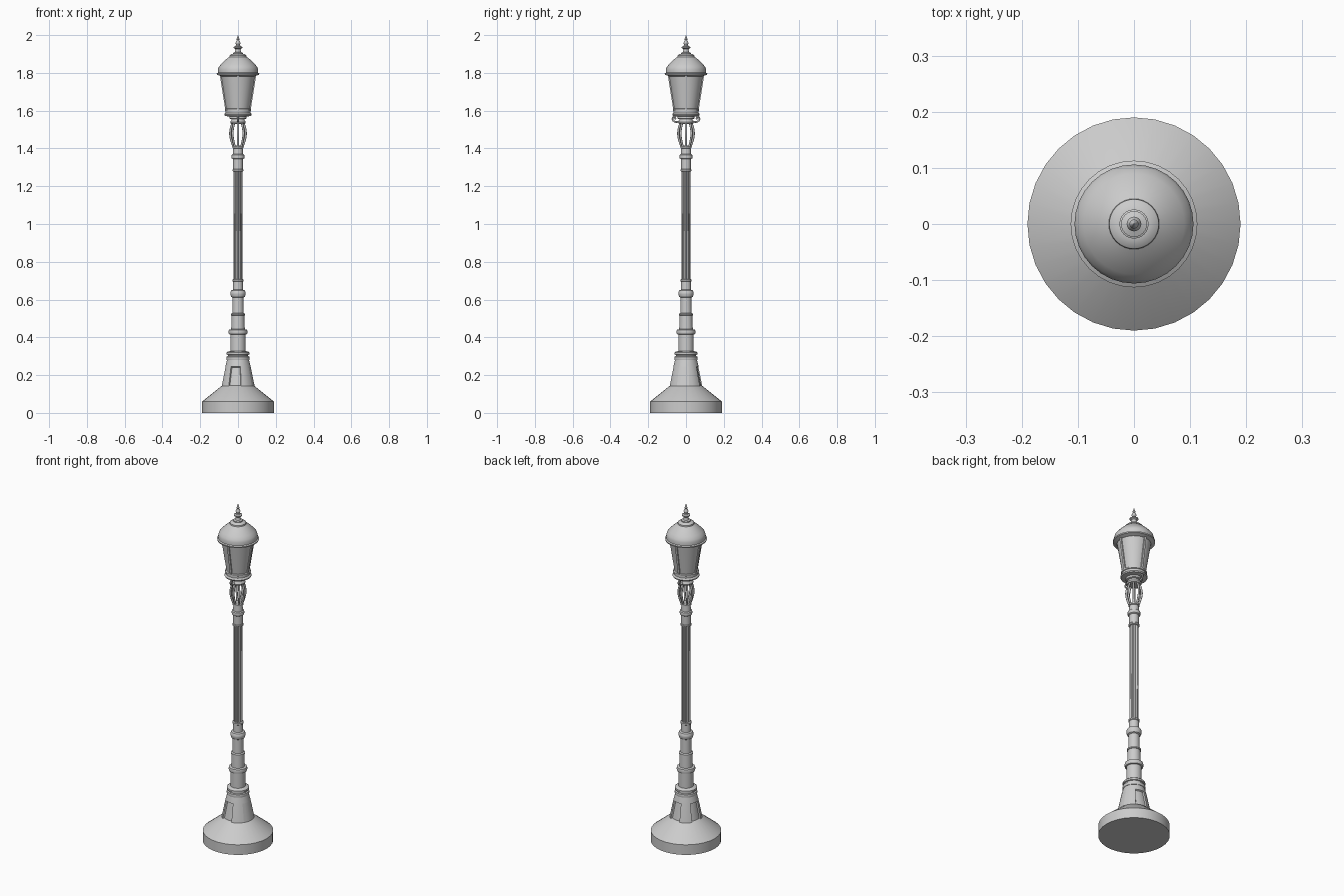
import bpy, bmesh
from math import sin, cos, pi, radians

if "Cube" in bpy.data.objects:
    bpy.data.objects.remove(bpy.data.objects["Cube"])

SEG = 32


def finish(name, bm, angle=30):
    bmesh.ops.recalc_face_normals(bm, faces=bm.faces)
    me = bpy.data.meshes.new(name)
    bm.to_mesh(me)
    bm.free()
    ob = bpy.data.objects.new(name, me)
    bpy.context.collection.objects.link(ob)
    bpy.ops.object.select_all(action='DESELECT')
    ob.select_set(True)
    bpy.context.view_layer.objects.active = ob
    bpy.ops.object.shade_smooth_by_angle(angle=radians(angle))
    return ob


def revolve(profile, seg=SEG, flute=0.0):
    """Closed solid of revolution from (radius, z) pairs; returns bmesh and face rows."""
    bm = bmesh.new()
    rings = []
    for r, z in profile:
        ring = []
        for i in range(seg):
            a = 2 * pi * i / seg
            k = r - (flute if i % 2 else 0)
            ring.append(bm.verts.new((k * cos(a), k * sin(a), z)))
        rings.append(ring)
    rows = [[bm.faces.new((lo[i], lo[(i + 1) % seg], hi[(i + 1) % seg], hi[i]))
             for i in range(seg)] for lo, hi in zip(rings, rings[1:])]
    bm.faces.new(rings[0][::-1])
    bm.faces.new(rings[-1])
    return bm, rows


def lathe(name, profile, seg=SEG, flute=0.0):
    return finish(name, revolve(profile, seg, flute)[0])


def rod(name, points, radius):
    cu = bpy.data.curves.new(name, 'CURVE')
    cu.dimensions = '3D'
    cu.bevel_depth = radius
    cu.bevel_resolution = 2
    cu.resolution_u = 6
    cu.use_fill_caps = True
    sp = cu.splines.new('BEZIER')
    sp.bezier_points.add(len(points) - 1)
    for bp, p in zip(sp.bezier_points, points):
        bp.co = p
        bp.handle_left_type = bp.handle_right_type = 'AUTO'
    ob = bpy.data.objects.new(name, cu)
    bpy.context.collection.objects.link(ob)
    return ob


# Foot
lathe("foot", [(.19, 0), (.19, .06), (.088, .142), (.08, .146)])

# Pedestal with four recessed panels
bm, rows = revolve([(.088, .142), (.067, .245), (.058, .28)])
for q in range(4):
    panel = [rows[0][(q * 8 + k) % SEG] for k in (-3, -2, -1, 0)]
    bmesh.ops.inset_region(bm, faces=panel, thickness=.003, depth=-.008)
finish("pedestal", bm)

# Lower column with stacked rings
lathe("lower_column", [
    (.05, .278), (.06, .28), (.062, .288), (.06, .297), (.054, .3), (.054, .307),
    (.06, .309), (.06, .319), (.054, .324), (.041, .327), (.041, .415),
    (.048, .417), (.051, .428), (.048, .44), (.036, .443), (.034, .515),
    (.038, .517), (.038, .524), (.03, .528), (.029, .61), (.036, .614),
    (.041, .628), (.041, .637), (.036, .648), (.027, .652), (.026, .695),
    (.03, .698), (.03, .706), (.022, .709)])

# Fluted shaft
lathe("shaft", [(.0245, .70), (.023, 1.285)], 24, .003)

# Upper collar
lathe("upper_collar", [
    (.022, 1.277), (.029, 1.28), (.029, 1.288), (.026, 1.292), (.026, 1.343),
    (.033, 1.347), (.035, 1.356), (.033, 1.366), (.027, 1.37), (.025, 1.4),
    (.03, 1.403), (.03, 1.411), (.018, 1.416)])

# Open basket of bowed bars
for i in range(8):
    a = i * pi / 4
    rod("basket_bar", [(r * cos(a), r * sin(a), z) for r, z in
                       ((.022, 1.405), (.033, 1.435), (.041, 1.475), (.038, 1.505), (.028, 1.537))], .0055)

# Lantern support
lathe("lantern_support", [
    (.03, 1.53), (.038, 1.532), (.041, 1.54), (.036, 1.548), (.034, 1.555),
    (.044, 1.558), (.044, 1.567), (.04, 1.578)])

# Scroll hooks on the two y sides
for s in (-1, 1):
    rod("scroll_hook", [(0, s * y, z) for y, z in
                        ((.032, 1.545), (.05, 1.54), (.066, 1.546), (.071, 1.558),
                         (.064, 1.567), (.056, 1.561), (.06, 1.554))], .0045)

# Lantern base tray
lathe("lantern_base", [
    (.055, 1.57), (.07, 1.573), (.073, 1.579), (.07, 1.585), (.065, 1.588),
    (.065, 1.597), (.069, 1.599), (.069, 1.608), (.06, 1.612)])

# Glass body
lathe("lantern_glass", [(.061, 1.6), (.091, 1.792)])

# Four glazing bars, tapered along the glass
bm = bmesh.new()
for q in range(4):
    a = q * pi / 2
    corners = []
    for r, z in ((.062, 1.603), (.092, 1.792)):
        for d, w in ((-.006, -.006), (-.006, .006), (.005, .006), (.005, -.006)):
            corners.append(bm.verts.new(((r + d) * cos(a) - w * sin(a),
                                         (r + d) * sin(a) + w * cos(a), z)))
    lo, hi = corners[:4], corners[4:]
    bm.faces.new(lo[::-1])
    bm.faces.new(hi)
    for k in range(4):
        n = (k + 1) % 4
        bm.faces.new((lo[k], lo[n], hi[n], hi[k]))
finish("glazing_bars", bm)

# Roof with rim
lathe("roof", [
    (.09, 1.782), (.097, 1.786), (.112, 1.79), (.113, 1.797), (.106, 1.801),
    (.106, 1.818), (.102, 1.831), (.09, 1.846), (.074, 1.862), (.058, 1.876),
    (.045, 1.885), (.044, 1.892), (.036, 1.898), (.024, 1.901)])

# Finial
lathe("finial", [
    (.026, 1.898), (.026, 1.906), (.017, 1.91), (.014, 1.92), (.015, 1.927),
    (.023, 1.932), (.023, 1.938), (.013, 1.942), (.01, 1.948), (.013, 1.957),
    (.011, 1.966), (.006, 1.973), (.008, 1.979), (.005, 1.988), (.001, 2.0)], 24)
